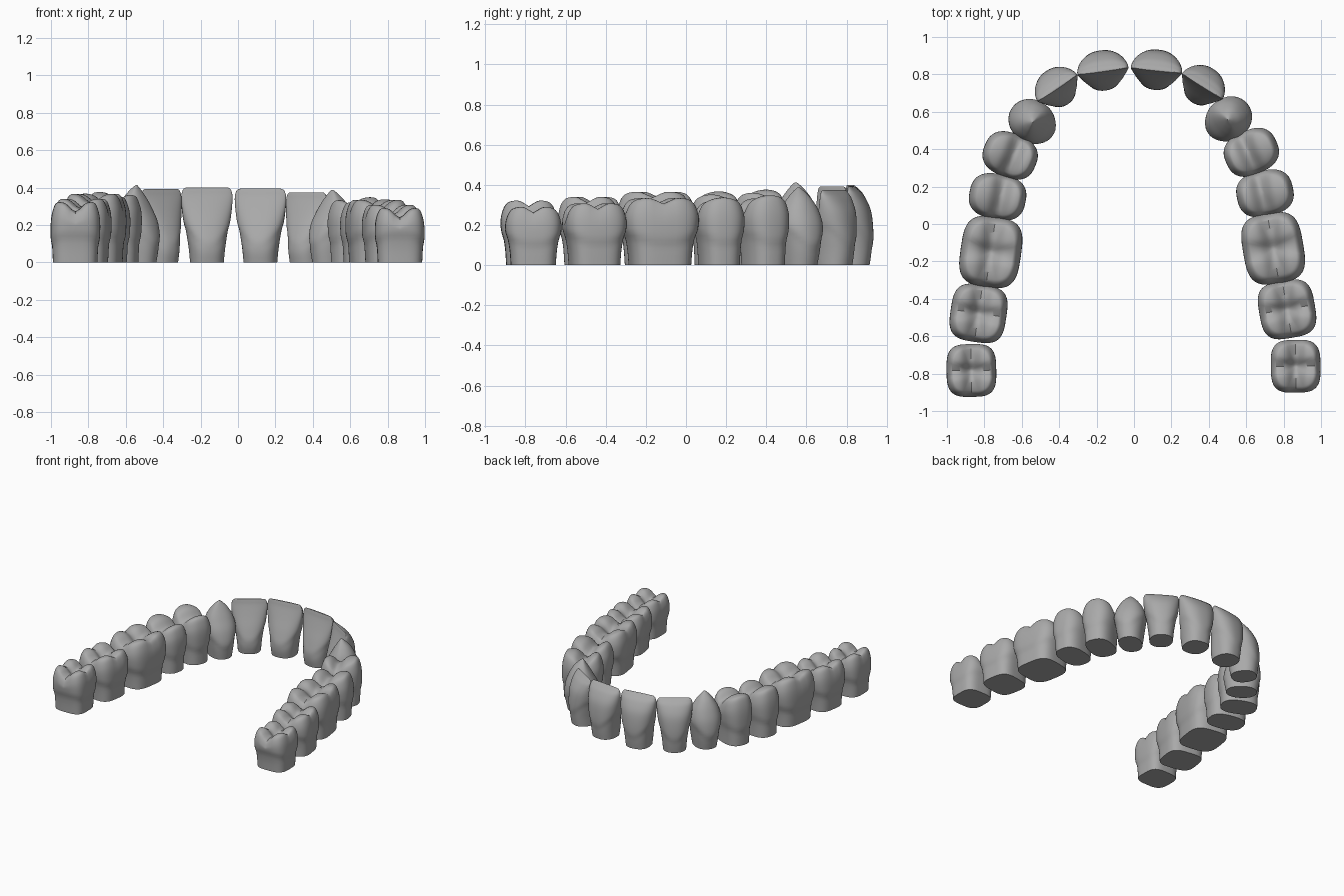
import bpy, bmesh, math
from math import exp, pi, cos, sin, copysign
from mathutils import Matrix, Vector

if "Cube" in bpy.data.objects:
    bpy.data.objects.remove(bpy.data.objects["Cube"])

enamel = bpy.data.materials.new("grey_enamel")
enamel.use_nodes = True
enamel.diffuse_color = (0.4, 0.4, 0.4, 1)
enamel.node_tree.nodes["Principled BSDF"].inputs["Base Color"].default_value = (0.4, 0.4, 0.4, 1)

# Crown profiles: height, half width, outer depth, inner depth (all relative)
INCISOR = [(0, .68, .88, .9), (.2, .74, .98, 1), (.45, .86, 1, .75), (.7, .97, .88, .4),
           (.88, 1, .56, .16), (.96, .95, .27, .08), (.99, .88, .12, .05), (1, .8, .03, .03)]
CANINE = [(0, .75, .85, .9), (.25, .88, 1, 1), (.5, 1, .95, .85), (.7, .85, .75, .55),
          (.85, .55, .5, .3), (.95, .25, .22, .12), (1, .04, .04, .03)]
GRINDER = [(0, .84, .95, .93), (.25, .88, .98, .96), (.55, .98, 1, 1), (.75, 1, .97, .98),
           (.9, .95, .89, .9), (.98, .85, .79, .8), (1, .7, .64, .66), (1, .4, .36, .38),
           (1, .03, .03, .03)]


def flat_relief(u, v):
    return 0


def premolar_relief(u, v):
    return -.055 * exp(-((v + .12) / .3) ** 2) - .045 * u * u - .02 * max(0, -v)


def molar_relief(u, v):
    valley = -.05 * exp(-(v / .3) ** 2)
    cross = -.03 * exp(-(u / .22) ** 2)
    return valley + cross - .025 * u ** 4


def smoothstep(a, b, x):
    t = min(1, max(0, (x - a) / (b - a)))
    return t * t * (3 - 2 * t)


def sample(keys, steps=5):
    """Smooth curve through the profile keys."""
    rows = []
    for i in range(len(keys) - 1):
        p0, p1, p2 = keys[max(i - 1, 0)], keys[i], keys[i + 1]
        p3 = keys[min(i + 2, len(keys) - 1)]
        for s in range(steps):
            t = s / steps
            rows.append([b + .5 * t * (c - a + t * (2 * a - 5 * b + 4 * c - d
                         + t * (3 * (b - c) + d - a))) for a, b, c, d in zip(p0, p1, p2, p3)])
    rows.append(list(keys[-1]))
    return rows


def power(x, p):
    return copysign(abs(x) ** (2 / p), x)


def make_tooth(name, keys, relief, squareness, width, depth, height, neck, matrix):
    """Loft rounded rings up the crown, then sculpt the biting surface."""
    bm = bmesh.new()
    sides, rings = 48, []
    for z, w, outer, inner in sample(keys):
        ring = []
        for k in range(sides):
            a = 2 * pi * k / sides
            cu, cv = power(cos(a), squareness), power(sin(a), squareness)
            u, v = cu * w, cv * (outer if cv > 0 else inner)
            zz = z * height + relief(u, v) * smoothstep(.5, 1, z)
            # scalloped neck line where crown meets root
            line = neck + .1 * cu * cu * (1 if relief is flat_relief else .4)
            grow = 1 - .05 * (1 - smoothstep(line - .015, line + .04, zz))
            ring.append(bm.verts.new((u * width * grow, v * depth * grow, zz)))
        rings.append(ring)
    for low, high in zip(rings, rings[1:]):
        for k in range(sides):
            n = (k + 1) % sides
            bm.faces.new((low[k], low[n], high[n], high[k]))
    bm.faces.new(rings[0][::-1])
    bm.faces.new(rings[-1])
    bm.normal_update()
    mesh = bpy.data.meshes.new(name)
    bm.to_mesh(mesh)
    bm.free()
    mesh.materials.append(enamel)
    obj = bpy.data.objects.new(name, mesh)
    obj.matrix_world = matrix
    bpy.context.collection.objects.link(obj)
    return obj


# name, profile, relief, squareness, x, y, outward angle, half width, half depth, height, neck
TEETH = [
    ("central_incisor", INCISOR, flat_relief, 2.4, .143, .82, 7, .138, .11, .397, .08),
    ("lateral_incisor", INCISOR, flat_relief, 2.3, .388, .732, 33, .128, .108, .383, .08),
    ("canine", CANINE, flat_relief, 2.2, .523, .553, 55, .115, .132, .4, .08),
    ("first_premolar", GRINDER, premolar_relief, 2.6, .645, .375, 67, .118, .146, .362, .1),
    ("second_premolar", GRINDER, premolar_relief, 2.7, .715, .155, 78, .121, .152, .352, .1),
    ("first_molar", GRINDER, molar_relief, 3.4, .755, -.14, 81, .188, .162, .352, .1),
    ("second_molar", GRINDER, molar_relief, 3.4, .825, -.467, 81, .154, .15, .326, .1),
    ("third_molar", GRINDER, molar_relief, 3.4, .867, -.772, 90, .141, .133, .308, .09),
]

# Both sides of the arch, which sits very slightly turned and tilted
arch = Matrix.Translation((-.0125, 0, 0)) @ Matrix.Rotation(.013, 4, 'Z')
bpy.ops.object.select_all(action='DESELECT')
for side, s in (("left", 1), ("right", -1)):
    for name, keys, relief, sq, x, y, angle, w, d, h, neck in TEETH:
        place = arch @ Matrix.Translation((s * x, y, 0)) @ Matrix.Rotation(-s * math.radians(angle), 4, 'Z')
        tooth = make_tooth(f"{side}_{name}", keys, relief, sq, w, d, h * (1 - s * .06 * x), neck, place)
        tooth.select_set(True)
        bpy.context.view_layer.objects.active = tooth
bpy.ops.object.shade_smooth_by_angle(angle=math.radians(50))
